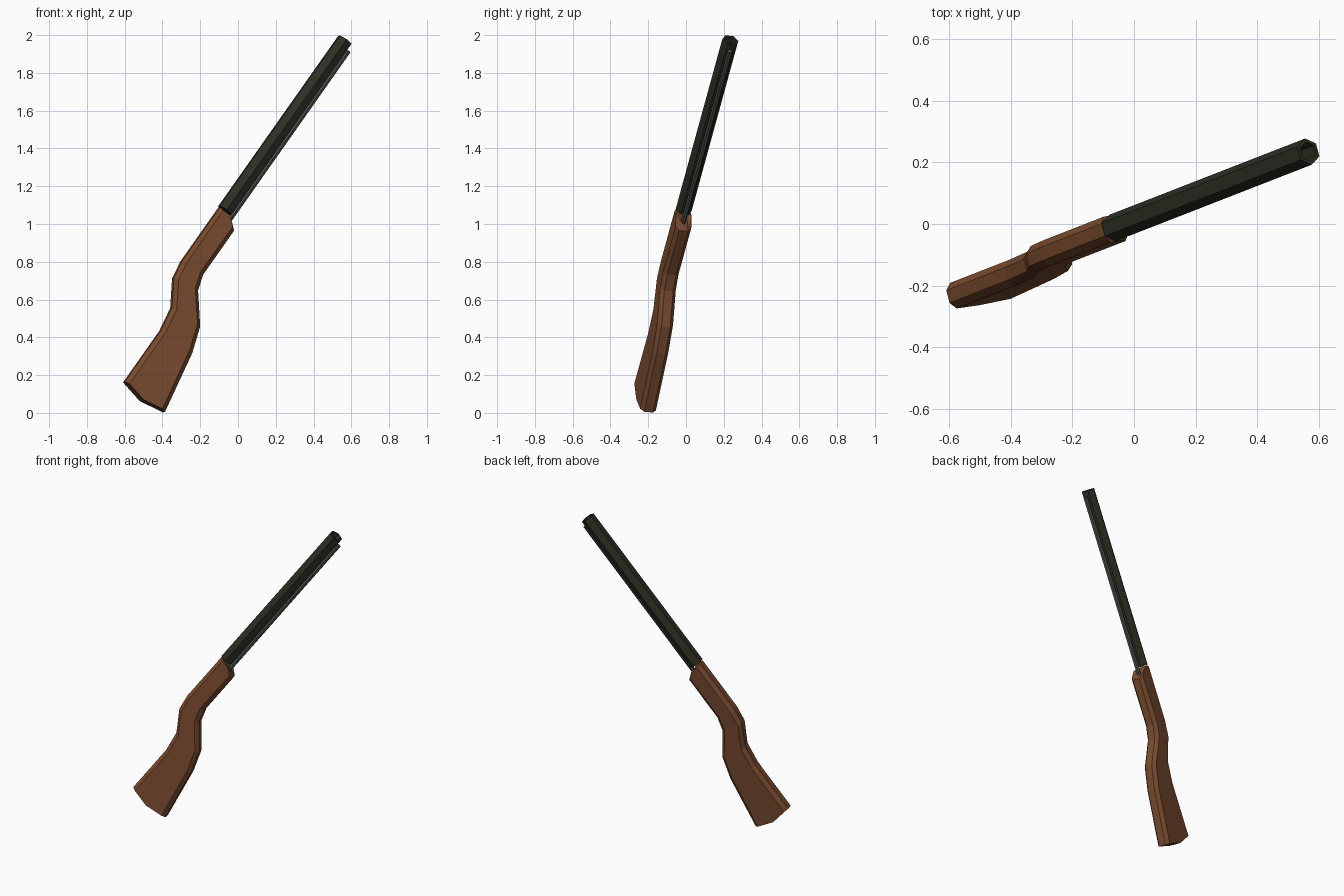
import bpy, bmesh, math
from mathutils import Vector

if "Cube" in bpy.data.objects:
    bpy.data.objects.remove(bpy.data.objects["Cube"])

# Tilted gun plane: y = A*x + B*z + C
A, B, C = 0.2524, 0.0967, -0.099
N = Vector((A, -1, B)).normalized()                  # sideways
D = Vector((1, A + B * 1.42, 1.42)).normalized()     # along the barrel
U = N.cross(D).normalized()                          # away from the trigger side


def on_plane(x, z):
    return Vector((x, A * x + B * z + C, z))


def material(name, rgb):
    m = bpy.data.materials.new(name)
    m.diffuse_color = (*rgb, 1)
    m.use_nodes = True
    m.node_tree.nodes["Principled BSDF"].inputs["Base Color"].default_value = m.diffuse_color
    return m


def loft(name, rings, mat):
    """Skin a list of equal vertex rings and cap both ends."""
    bm = bmesh.new()
    vs = [[bm.verts.new(p) for p in ring] for ring in rings]
    n = len(vs[0])
    for a, b in zip(vs, vs[1:]):
        for i in range(n):
            j = (i + 1) % n
            bm.faces.new((a[i], a[j], b[j], b[i]))
    bm.faces.new(vs[0][::-1])
    bm.faces.new(vs[-1])
    caps = [f for f in bm.faces if len(f.verts) > 4]
    bmesh.ops.triangulate(bm, faces=caps)
    bmesh.ops.recalc_face_normals(bm, faces=bm.faces)
    me = bpy.data.meshes.new(name)
    bm.to_mesh(me)
    bm.free()
    me.materials.append(mat)
    ob = bpy.data.objects.new(name, me)
    bpy.context.collection.objects.link(ob)
    return ob


def ring(centre, r, sides):
    return [centre + r * (math.cos(t) * N + math.sin(t) * U)
            for t in (2 * math.pi * i / sides for i in range(sides))]


wood = material("brown wood", (0.19, 0.07, 0.028))
iron = material("dark iron", (0.027, 0.029, 0.018))
steel = material("grey steel", (0.075, 0.075, 0.068))

# Stock: (top point, bottom point, push of the side middle along the gun)
stations = [
    ((-0.603, 0.164), (-0.392, 0.004), -0.022),
    ((-0.413, 0.434), (-0.249, 0.312), 0),
    ((-0.354, 0.556), (-0.206, 0.455), 0),
    ((-0.344, 0.714), (-0.217, 0.646), 0),
    ((-0.300, 0.804), (-0.190, 0.730), 0),
    ((-0.100, 1.088), (-0.026, 0.963), 0.02),
]
rings = []
for top, bottom, push in stations:
    t, b = on_plane(*top), on_plane(*bottom)
    step = (b - t).normalized() * 0.023
    half = [(t, 0.021), (t + step, 0.043), ((t + b) / 2 + D * push, 0.043),
            (b - step, 0.043), (b, 0.024)]
    rings.append([p + N * w for p, w in half] + [p - N * w for p, w in half[::-1]])
loft("stock", rings, wood)

# Six-sided barrel with a hollow muzzle
muzzle = on_plane(0.565, 1.974)
length = 1.13
loft("barrel", [ring(muzzle - D * back, r, 6) for back, r in
                ((length, 0.044), (0, 0.044), (0, 0.032), (0.2, 0.032))], iron)

# Thin rod under the barrel
rod_end = muzzle - D * 0.036 - U * 0.05
loft("under_rod", [ring(rod_end - D * back, 0.014, 6) for back in (length + 0.02, 0)], steel)
